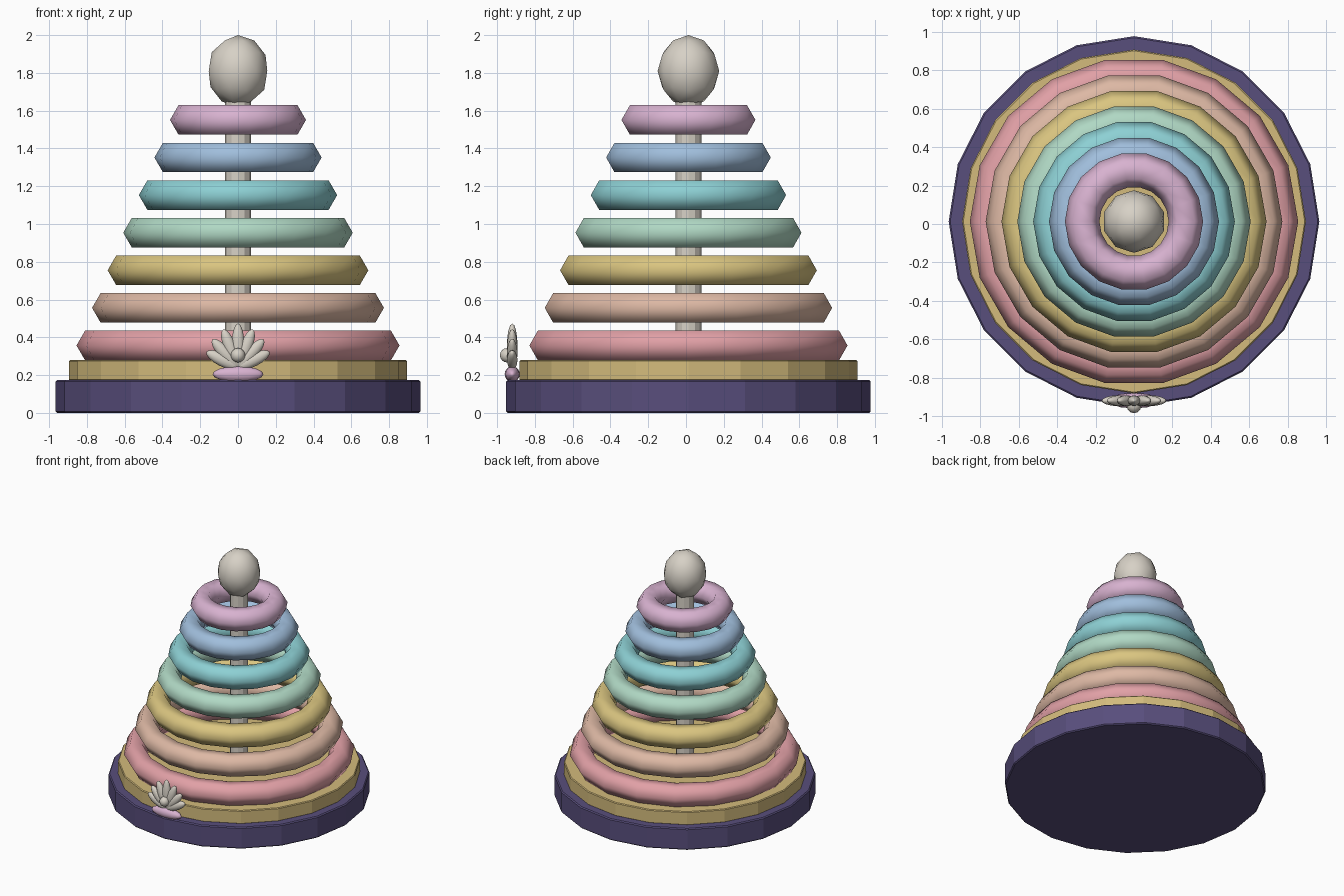
import bpy
from math import sin, cos, radians

cube = bpy.data.objects.get("Cube")
if cube:
    bpy.data.objects.remove(cube, do_unlink=True)

AXIS_Y = 0.013   # centre line of the stacking toy
SHELL_Y = -0.92


def linear(c):
    c /= 255
    return c / 12.92 if c <= 0.04045 else ((c + 0.055) / 1.055) ** 2.4


def material(name, r, g, b):
    mat = bpy.data.materials.new(name)
    mat.use_nodes = True
    colour = (linear(r), linear(g), linear(b), 1)
    mat.diffuse_color = colour
    mat.node_tree.nodes["Principled BSDF"].inputs["Base Color"].default_value = colour
    return mat


cream = material("cream", 215, 209, 198)
purple = material("purple", 88, 78, 124)
sand = material("sand", 211, 187, 124)
mauve = material("mauve", 216, 178, 208)
ring_colours = [
    material("pink", 225, 160, 166),
    material("peach", 221, 184, 164),
    material("gold", 218, 197, 128),
    material("mint", 176, 216, 196),
    material("aqua", 141, 208, 212),
    material("blue", 160, 190, 220),
    mauve,
]


def finish(name, mat, smooth=True):
    ob = bpy.context.object
    ob.name = name
    ob.data.materials.append(mat)
    if smooth:
        bpy.ops.object.shade_smooth()
    return ob


def cylinder(name, mat, sides, radius, bottom, top, bevel=0):
    bpy.ops.mesh.primitive_cylinder_add(
        vertices=sides, radius=radius, depth=top - bottom,
        location=(0, AXIS_Y, (bottom + top) / 2))
    ob = finish(name, mat, smooth=False)
    if bevel:
        mod = ob.modifiers.new("soft_edge", "BEVEL")
        mod.width = bevel
        mod.segments = 1
    return ob


def ellipsoid(name, mat, location, size, tilt=0):
    bpy.ops.mesh.primitive_uv_sphere_add(
        segments=12, ring_count=8, radius=1, location=location, rotation=(0, tilt, 0))
    bpy.context.object.scale = size
    return finish(name, mat)


# Stand: two stepped discs and the pole
cylinder("base", purple, 20, 0.965, 0, 0.175, 0.008)
cylinder("base_step", sand, 20, 0.895, 0.17, 0.28, 0.006)
cylinder("pole", cream, 12, 0.068, 0.27, 1.68)

# Seven rings, shrinking evenly towards the top
for i, mat in enumerate(ring_colours):
    bpy.ops.mesh.primitive_torus_add(
        major_segments=18, minor_segments=6, major_radius=0.765 - 0.0825 * i,
        minor_radius=0.09, location=(0, AXIS_Y, 0.357 + 0.199 * i))
    finish(f"ring_{i + 1}", mat)

# Knob on top of the pole
bpy.ops.mesh.primitive_ico_sphere_add(subdivisions=2, radius=1, location=(0, AXIS_Y, 1.81))
bpy.context.object.scale = (0.163, 0.163, 0.19)
finish("knob", cream)

# Shell ornament on the front: a fan of ribs, a foot and a pearl
for i in range(-3, 4):
    tilt = radians(21 * i)
    length = 0.235 - 0.016 * abs(i)
    half = length / 2
    ellipsoid(f"shell_rib_{i + 4}", cream,
              (half * sin(tilt), SHELL_Y, 0.238 + half * cos(tilt)),
              (0.034, 0.028, half), tilt)
ellipsoid("shell_foot", mauve, (0, SHELL_Y, 0.205), (0.135, 0.04, 0.042))
ellipsoid("pearl", cream, (0, -0.947, 0.305), (0.038, 0.038, 0.038))
